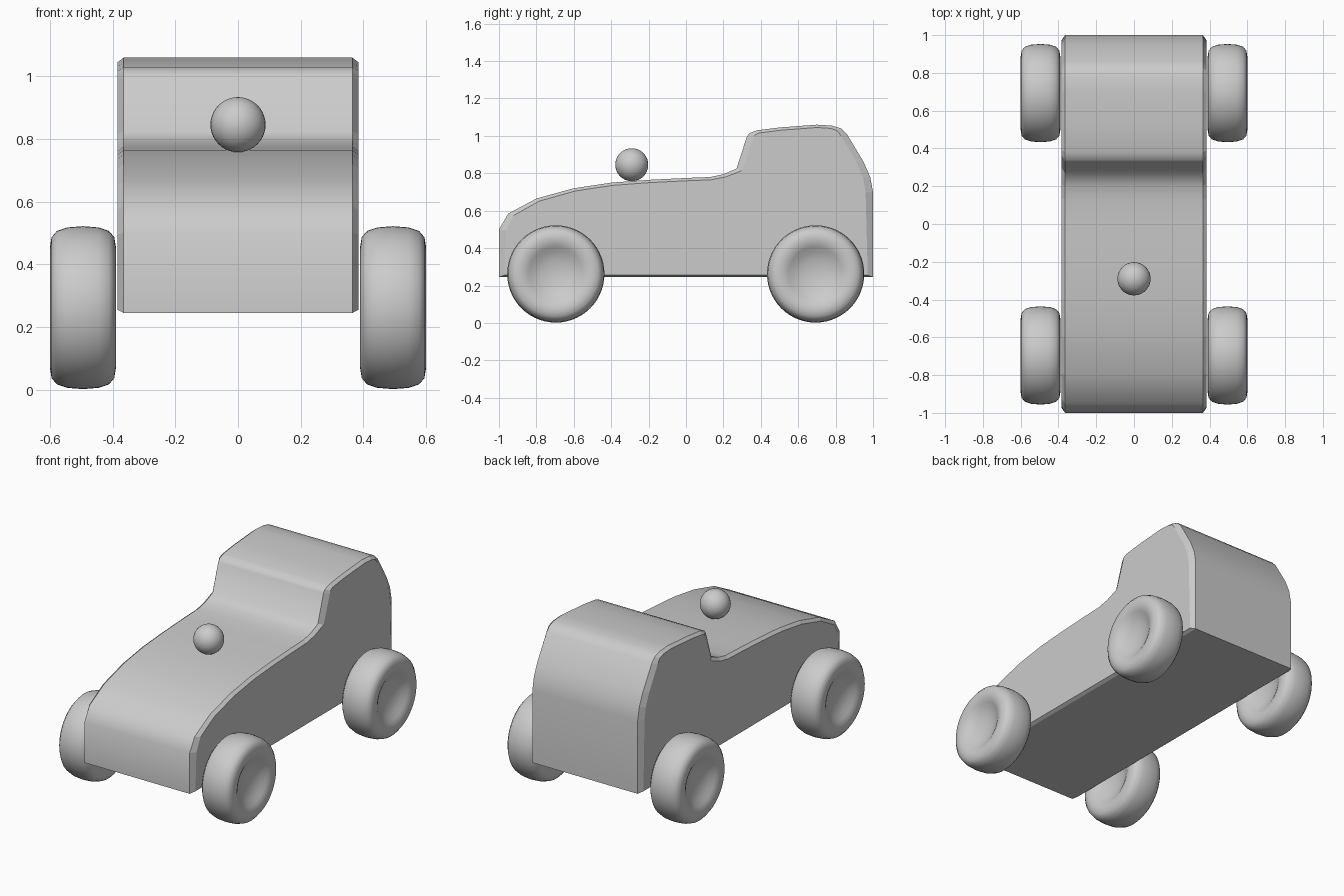
import bpy, bmesh, math
from mathutils import Vector

cube = bpy.data.objects.get("Cube")
if cube:
    bpy.data.objects.remove(cube, do_unlink=True)

GREY = (0.6, 0.6, 0.6, 1)
grey = bpy.data.materials.new("plain grey")
grey.use_nodes = True
grey.diffuse_color = GREY
grey.node_tree.nodes["Principled BSDF"].inputs["Base Color"].default_value = GREY


def finish(bm, name, angle):
    """Turn a bmesh into a smooth shaded object."""
    bmesh.ops.recalc_face_normals(bm, faces=bm.faces)
    mesh = bpy.data.meshes.new(name)
    bm.to_mesh(mesh)
    bm.free()
    mesh.materials.append(grey)
    obj = bpy.data.objects.new(name, mesh)
    bpy.context.collection.objects.link(obj)
    bpy.ops.object.select_all(action="DESELECT")
    obj.select_set(True)
    bpy.context.view_layer.objects.active = obj
    bpy.ops.object.shade_smooth_by_angle(angle=math.radians(angle))
    return obj


# Body: side profile (y, z) swept across x, with chamfered flanks
PROFILE = [(-1, .245), (-1, .5), (-.95, .585), (-.8, .665), (-.6, .72),
           (-.4, .75), (-.2, .765), (0, .775), (.13, .78), (.2, .795),
           (.27, .825), (.325, .995), (.34, 1.015), (.38, 1.03), (.5, 1.045),
           (.7, 1.06), (.78, 1.055), (.83, 1.04), (.86, 1.01), (.95, .86),
           (.985, .78), (1, .7), (1, .245)]


def inset(points):
    """Pull the outline inwards, further at the nose and tail than on top."""
    result = []
    for i, p in enumerate(points):
        before = (Vector(p) - Vector(points[i - 1])).normalized()
        after = (Vector(points[(i + 1) % len(points)]) - Vector(p)).normalized()
        n = Vector((-before.y - after.y, before.x + after.x)).normalized()
        result.append((p[0] - n.x * .04, p[1] - n.y * .015))
    return result


bm = bmesh.new()
inner = inset(PROFILE)
sections = [(-.385, inner), (-.365, PROFILE), (.365, PROFILE), (.385, inner)]
loops = [[bm.verts.new((x, y, z)) for y, z in pts] for x, pts in sections]
for a, b in zip(loops, loops[1:]):
    for i in range(len(a)):
        j = (i + 1) % len(a)
        bm.faces.new((a[i], a[j], b[j], b[i]))
bm.faces.new(loops[0])
bm.faces.new(loops[-1])
body = finish(bm, "body", 50)
for face in body.data.polygons:      # flanks and chamfers stay flat
    if abs(face.center.x) > .37:
        face.use_smooth = False

# Driver's head: a ball resting on the bonnet
bm = bmesh.new()
bmesh.ops.create_uvsphere(bm, u_segments=32, v_segments=20, radius=.088)
head = finish(bm, "driver_head", 60)
head.location = (0, -.29, .846)

# Wheels: half section (radius, x) mirrored and spun round the axle
HALF = [(0, .05), (.04, .052), (.08, .06), (.115, .072), (.145, .09),
        (.165, .1), (.195, .105), (.225, .1), (.245, .083), (.256, .05),
        (.26, 0)]
SECTION = HALF + [(r, -x) for r, x in reversed(HALF[:-1])]


def wheel(name, x, y):
    bm = bmesh.new()
    verts = [bm.verts.new((px, 0, r)) for r, px in SECTION]
    edges = [bm.edges.new(pair) for pair in zip(verts, verts[1:])]
    bmesh.ops.spin(bm, geom=verts + edges, axis=(1, 0, 0), cent=(0, 0, 0),
                   angle=math.tau, steps=56)
    bmesh.ops.remove_doubles(bm, verts=bm.verts, dist=.0005)
    finish(bm, name, 40).location = (x, y, .262)


for end, y in (("front", -.696), ("rear", .693)):
    for side, x in (("left", .495), ("right", -.495)):
        wheel(f"{end}_{side}_wheel", x, y)
